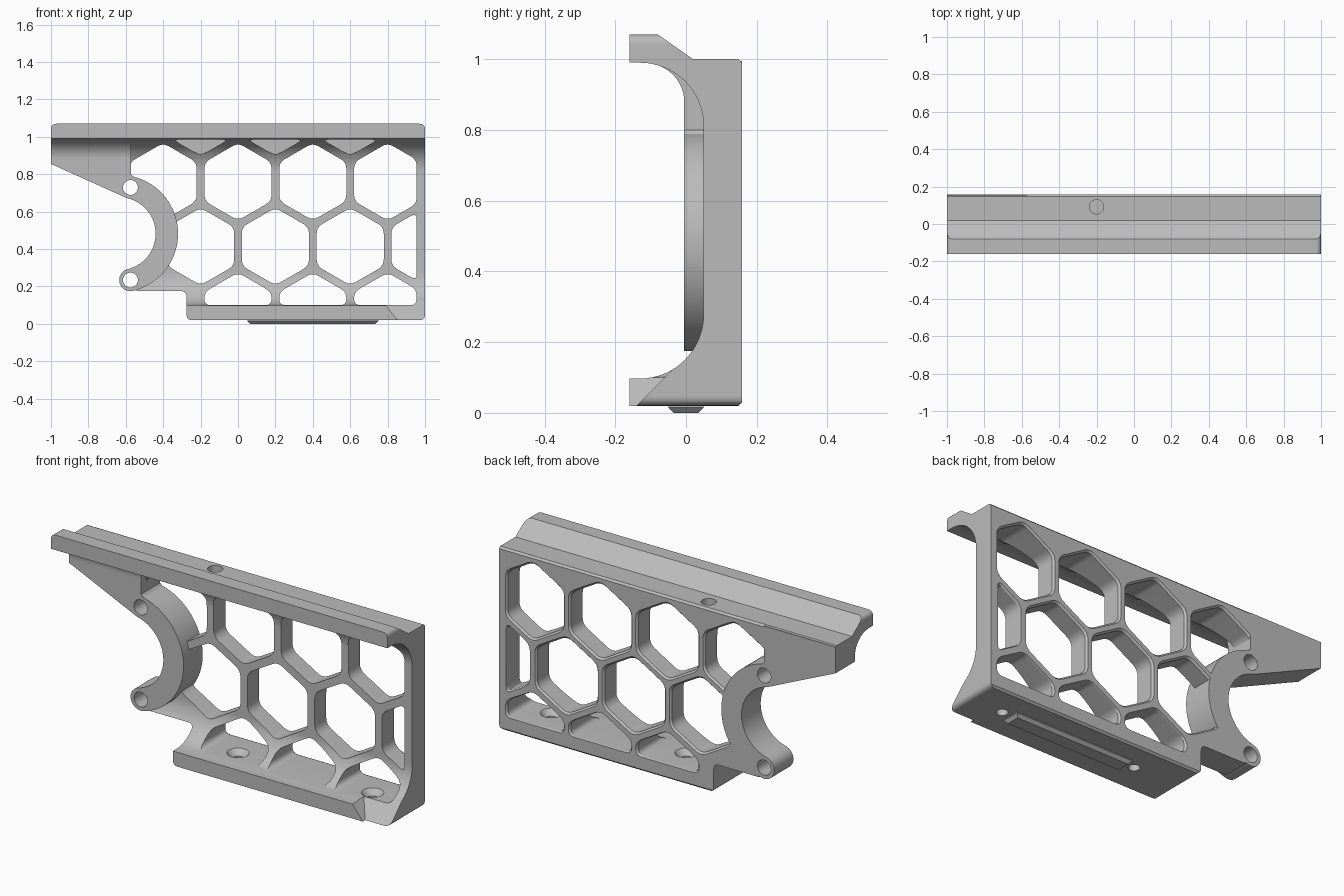
import bpy, bmesh
from math import cos, sin, radians, sqrt
from mathutils import Vector

cube = bpy.data.objects.get("Cube")
if cube:
    bpy.data.objects.remove(cube, do_unlink=True)

BACK = 0.158
RING_X, RING_Z, RING_R, HALF_W = -0.635, 0.482, 0.2546, 0.06
SCREW_X, SCREW_DZ = -0.575, 0.2475

grey = bpy.data.materials.new("satin grey")
grey.use_nodes = True
grey.diffuse_color = (0.5, 0.5, 0.5, 1)
grey.node_tree.nodes["Principled BSDF"].inputs["Base Color"].default_value = (0.5, 0.5, 0.5, 1)


# --- helpers ---
def arc(cx, cy, rx, ry, a0, a1, n=16):
    angles = [radians(a0 + (a1 - a0) * i / n) for i in range(n + 1)]
    return [(cx + rx * cos(a), cy + ry * sin(a)) for a in angles]


def rounded(points, n=5):
    """Round each corner (x, z, radius) of a closed outline."""
    out = []
    for i, (x, z, r) in enumerate(points):
        p = Vector((x, z))
        if r == 0:
            out.append((x, z))
            continue
        before = Vector(points[i - 1][:2]) - p
        after = Vector(points[(i + 1) % len(points)][:2]) - p
        a = p + before.normalized() * min(r, before.length * 0.45)
        b = p + after.normalized() * min(r, after.length * 0.45)
        for k in range(n + 1):
            t = k / n
            q = a * (1 - t) ** 2 + p * 2 * t * (1 - t) + b * t ** 2
            out.append((q.x, q.y))
    return out


def clip(points, axis, limit, sign):
    """Keep the part of an outline where sign * (coordinate - limit) < 0."""
    out = []
    for i, b in enumerate(points):
        a = points[i - 1]
        da, db = sign * (a[axis] - limit), sign * (b[axis] - limit)
        if da * db < 0:
            t = da / (da - db)
            out.append((a[0] + (b[0] - a[0]) * t, a[1] + (b[1] - a[1]) * t))
        if db <= 0:
            out.append(b)
    return out


def solid(name, lofts):
    """One object from closed lofts; each loft is a list of point rings."""
    bm = bmesh.new()
    for rings in lofts:
        loops = [[bm.verts.new(p) for p in ring] for ring in rings]
        count = len(loops[0])
        for a, b in zip(loops, loops[1:]):
            for i in range(count):
                j = (i + 1) % count
                bm.faces.new((a[i], a[j], b[j], b[i]))
        bm.faces.new(loops[0])
        bm.faces.new(loops[-1])
    bmesh.ops.recalc_face_normals(bm, faces=bm.faces[:])
    mesh = bpy.data.meshes.new(name)
    bm.to_mesh(mesh)
    bm.free()
    mesh.materials.append(grey)
    obj = bpy.data.objects.new(name, mesh)
    bpy.context.collection.objects.link(obj)
    return obj


def along_y(outline, *ys):
    return [[(x, y, z) for x, z in outline] for y in ys]


def along_x(profile, *xs):
    return [[(x, y, z) for y, z in profile] for x in xs]


def drill(x, y, steps):
    """Vertical turned cutter from (height, radius) steps."""
    return [[(px, py, z) for px, py in arc(x, y, r, r, 0, 348.75, 31)] for z, r in steps]


def activate(obj):
    bpy.ops.object.select_all(action='DESELECT')
    obj.select_set(True)
    bpy.context.view_layer.objects.active = obj


def combine(obj, cutter, operation):
    cutter.hide_render = True
    mod = obj.modifiers.new("cut", 'BOOLEAN')
    mod.operation, mod.solver, mod.object = operation, 'EXACT', cutter
    activate(obj)
    bpy.ops.object.modifier_apply(modifier=mod.name)
    bpy.data.objects.remove(cutter, do_unlink=True)


def finish(obj):
    activate(obj)
    bpy.ops.object.shade_smooth_by_angle(angle=radians(28))
    obj.modifiers.new("even shading", 'WEIGHTED_NORMAL').keep_sharp = True


# --- main frame: side section trimmed by the front outline ---
section = [(-0.16, 0.99), (-0.16, 1.07), (-0.08, 1.07), (0.02, 1.0), (BACK - 0.01, 1.0),
           (BACK, 0.99), (BACK, 0.03), (BACK - 0.01, 0.02), (-0.16, 0.02), (-0.16, 0.097)]
section += arc(-0.13, 0.28, 0.18, 0.183, -90, 0) + arc(-0.13, 0.81, 0.18, 0.18, 0, 90)
frame = solid("honeycomb_frame", [along_x(section, -1.1, 1.1)])

ring_core = [(x, z, 0) for x, z in arc(RING_X, RING_Z, 0.28, 0.28, 60, -60, 6)]
outline = [(1, 1.07, 0.03), (-1, 1.07, 0.03), (-1, 0.94, 0), (-0.6, 0.85, 0)] + ring_core
outline += [(-0.53, 0.195, 0), (-0.545, 0.175, 0), (-0.275, 0.175, 0.03),
            (-0.275, 0.02, 0.03), (1, 0.02, 0.03)]
combine(frame, solid("outline_cutter", [along_y(rounded(outline), -0.3, 0.3)]), 'INTERSECT')


# --- honeycomb cells, flared at the back, and blind pockets under the rail ---
def cell(cx, cz):
    r = 0.207
    pts = [(cx + r * sin(radians(60 * i)), cz + r * cos(radians(60 * i))) for i in range(6)]
    pts = clip(pts, 0, 0.955, 1)
    pts = clip(pts, 1, 0.1, -1)
    pts = clip(pts, 1, 0.985, 1)
    return rounded([(x, z, 0.035) for x, z in pts])


def through_cell(cx, cz):
    pts = cell(cx, cz)
    mx = (min(p[0] for p in pts) + max(p[0] for p in pts)) / 2
    mz = (min(p[1] for p in pts) + max(p[1] for p in pts)) / 2
    flare = [(mx + (x - mx) * 1.1, mz + (z - mz) * 1.1) for x, z in pts]
    return along_y(pts, -0.3, BACK - 0.01) + along_y(flare, BACK + 0.01)


PITCH, ROW, TOP_ROW = 0.4, 0.2 * sqrt(3), 0.76
cells = [through_cell(PITCH * i, TOP_ROW) for i in range(-1, 3)]
cells += [through_cell(PITCH * i - 0.2, TOP_ROW - ROW) for i in range(4)]
cells += [through_cell(PITCH * i, TOP_ROW - 2 * ROW) for i in range(3)]
cells += [along_y(cell(PITCH * i - 0.2, TOP_ROW + ROW), -0.3, 0.045) for i in range(3)]
combine(frame, solid("cell_cutter", cells), 'DIFFERENCE')

# --- countersunk base holes and the rail hole ---
holes = [drill(x, 0, [(-0.05, 0.028), (0.07, 0.028), (0.1, 0.055), (0.16, 0.055)])
         for x in (0, 0.8)]
holes.append(drill(-0.2, 0.092, [(0.93, 0.038), (1.1, 0.038)]))
combine(frame, solid("hole_cutter", holes), 'DIFFERENCE')

# --- sloped relief on the front corner of the base ---
slope = [(-0.3, -0.14), (0.02, 0.18), (-0.3, 0.3)]
relief = [[(0.87 - 0.8 * z, y, z) for y, z in slope], [(1.2, y, z) for y, z in slope]]
combine(frame, solid("corner_cutter", [relief]), 'DIFFERENCE')
finish(frame)

# --- thick bracket: tapered arm and curved hook with two screw holes ---
inner, outer, sweep = RING_R - HALF_W, RING_R + HALF_W, 76.4
hook = [(-1, 0.996), (-1, 0.855)]
hook += arc(SCREW_X, RING_Z + SCREW_DZ, HALF_W, HALF_W, 246, 252, 2)
hook += arc(RING_X, RING_Z, inner, inner, sweep, -sweep, 32)
hook += arc(SCREW_X, RING_Z - SCREW_DZ, HALF_W, HALF_W, 112, 276, 16)
hook += arc(RING_X, RING_Z, outer, outer, -sweep, sweep, 36)
hook += [(-0.573, 0.8), (-0.573, 0.996)]
arm_section = [(BACK, 0.1), (BACK, 0.995), (-0.12, 0.995)]
arm_section += arc(-0.12, 0.88, 0.115, 0.11, 90, 0) + [(-0.005, 0.1)]
bracket = solid("hook_bracket", [along_y(hook, -0.3, 0.3)])
combine(bracket, solid("arm_cutter", [along_x(arm_section, -1.2, 0)]), 'INTERSECT')
screws = [along_y(arc(SCREW_X, RING_Z + s * SCREW_DZ, 0.04, 0.04, 0, 348.75, 31), -0.3, 0.3)
          for s in (-1, 1)]
combine(bracket, solid("screw_cutter", screws), 'DIFFERENCE')
finish(bracket)


# --- locating key under the base ---
def key_ring(inset, z):
    x0, x1, y = 0.05 + inset, 0.75 - inset, 0.05 - inset
    return [(x0, -y, z), (x1, -y, z), (x1, y, z), (x0, y, z)]


solid("locating_key", [[key_ring(0.015, 0), key_ring(0, 0.015), key_ring(0, 0.03)]])
